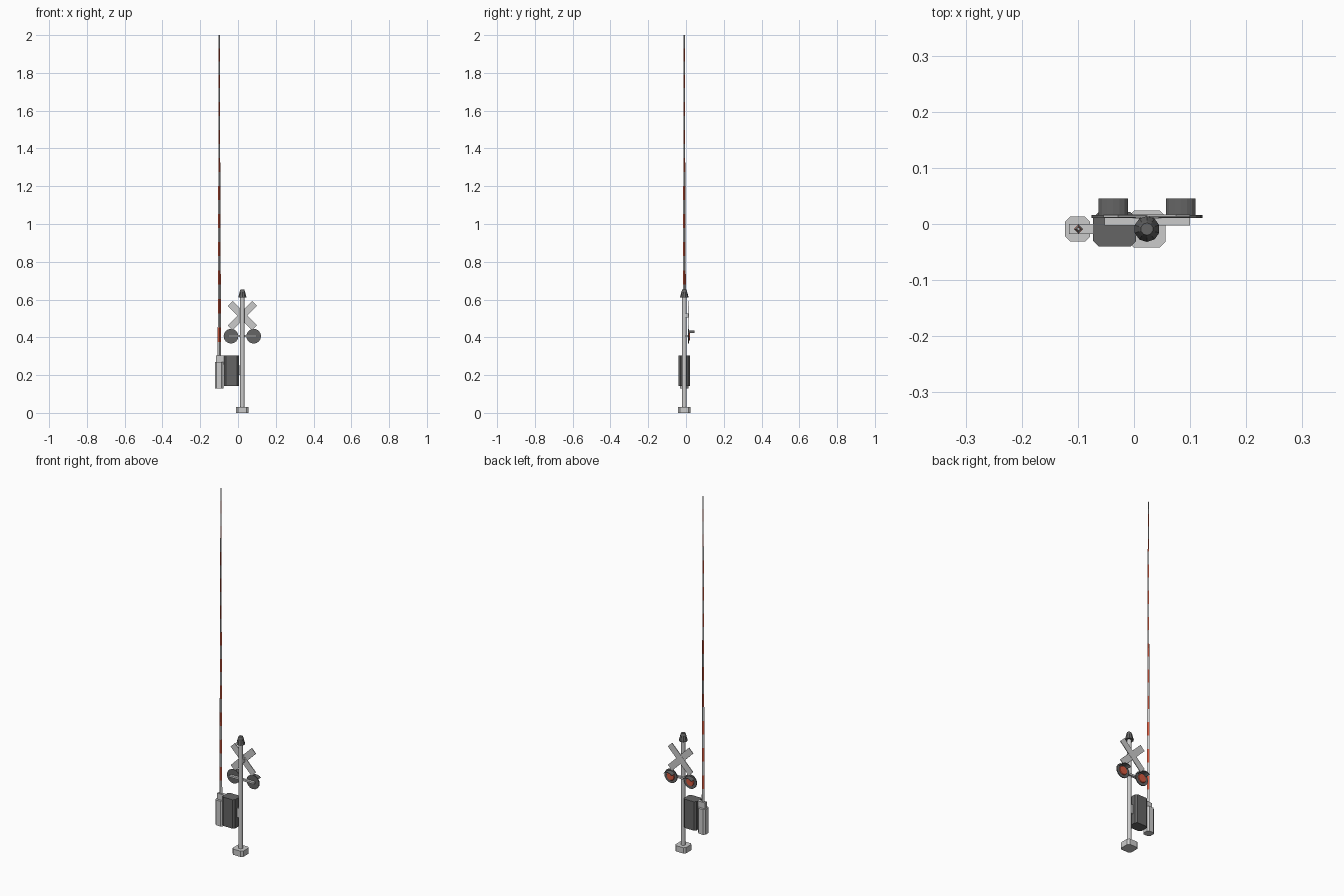
import bpy, bmesh, math
from mathutils import Matrix

if "Cube" in bpy.data.objects:
    bpy.data.objects.remove(bpy.data.objects["Cube"])


def material(name, rgb):
    m = bpy.data.materials.new(name)
    m.diffuse_color = (*rgb, 1)
    m.use_nodes = True
    m.node_tree.nodes["Principled BSDF"].inputs["Base Color"].default_value = m.diffuse_color
    return m


red = material("red", (0.65, 0.1, 0.05))
white = material("white", (0.8, 0.8, 0.8))
dark = material("dark_grey", (0.13, 0.13, 0.13))
PX, PY = 0.023, -0.009   # post axis
AX, AY = -0.099, -0.009  # gate arm axis


def finish(name, bm, mats=()):
    bmesh.ops.recalc_face_normals(bm, faces=bm.faces[:])
    me = bpy.data.meshes.new(name)
    bm.to_mesh(me)
    bm.free()
    for m in mats:
        me.materials.append(m)
    ob = bpy.data.objects.new(name, me)
    bpy.context.collection.objects.link(ob)
    return ob


def prism(name, x0, x1, y0, y1, z0, z1, c=0.0, mats=()):
    """Upright box with vertical corners chamfered by c."""
    if c:
        pts = [(x0 + c, y0), (x1 - c, y0), (x1, y0 + c), (x1, y1 - c),
               (x1 - c, y1), (x0 + c, y1), (x0, y1 - c), (x0, y0 + c)]
    else:
        pts = [(x0, y0), (x1, y0), (x1, y1), (x0, y1)]
    bm = bmesh.new()
    f = bm.faces.new([bm.verts.new((x, y, z0)) for x, y in pts])
    ext = bmesh.ops.extrude_face_region(bm, geom=[f])["geom"]
    bmesh.ops.translate(bm, vec=(0, 0, z1 - z0),
                        verts=[v for v in ext if isinstance(v, bmesh.types.BMVert)])
    return finish(name, bm, mats)


def cone(name, x, y, z0, z1, r0, r1, n, mats=()):
    bm = bmesh.new()
    bmesh.ops.create_cone(bm, cap_ends=True, segments=n, radius1=r0, radius2=r1, depth=z1 - z0,
                          matrix=Matrix.Translation((x, y, (z0 + z1) / 2)))
    return finish(name, bm, mats)


def disc_y(name, x, z, y0, y1, r0, r1, n, mats=()):
    """Disc or cone frustum lying along y."""
    bm = bmesh.new()
    bmesh.ops.create_cone(bm, cap_ends=True, segments=n, radius1=r0, radius2=r1, depth=y1 - y0,
                          matrix=Matrix.Translation((x, (y0 + y1) / 2, z))
                          @ Matrix.Rotation(-math.pi / 2, 4, 'X'))
    return finish(name, bm, mats)


# Foot and post
prism("base", PX - 0.033, PX + 0.033, -0.042, 0.024, 0, 0.032, 0.01)
cone("post", PX, PY, 0.03, 0.615, 0.012, 0.012, 10)
cone("post_cap", PX, PY, 0.61, 0.641, 0.023, 0.015, 10, [dark])
cone("post_cap_top", PX, PY, 0.641, 0.653, 0.015, 0.011, 10, [dark])

# Gate mechanism
prism("cabinet", -0.073, 0.004, -0.04, 0.021, 0.143, 0.303, 0.01, [dark])
prism("cabinet_bracket", -0.01, PX, -0.016, -0.002, 0.2, 0.25)
prism("arm_housing", -0.123, -0.078, -0.031, 0.013, 0.13, 0.27, 0.009)
prism("arm_pivot", -0.116, -0.07, -0.018, 0, 0.255, 0.303)

# Striped gate arm: telescoping diamond sections, alternating bands
sections = [(0.30, 0.83, 0.0085, 0.0075, 7), (0.83, 1.2, 0.0066, 0.006, 5),
            (1.2, 1.72, 0.0052, 0.0045, 7), (1.72, 2.0, 0.0038, 0.003, 4)]
band = 0
for i, (z0, z1, r0, r1, count) in enumerate(sections):
    bm = bmesh.new()
    prev = None
    for k in range(count + 1):
        t = k / count
        r, z = r0 + (r1 - r0) * t, z0 + (z1 - z0) * t
        ring = [bm.verts.new((AX + r * dx, AY + r * dy, z))
                for dx, dy in ((1, 0), (0, 1), (-1, 0), (0, -1))]
        if prev:
            for j in range(4):
                q = (j + 1) % 4
                f = bm.faces.new((prev[j], prev[q], ring[q], ring[j]))
                f.material_index = band % 2
            band += 1
        if k in (0, count):
            bm.faces.new(ring)
        prev = ring
    finish(f"gate_arm_{i + 1}", bm, [white, red])

# Crossbuck boards
for i, s in enumerate((1, -1)):
    bm = bmesh.new()
    m = (Matrix.Translation((PX, 0.014 + 0.001 * i, 0.515))
         @ Matrix.Rotation(s * math.pi / 4, 4, 'Y')
         @ Matrix.Diagonal((0.182, 0.004, 0.036, 1)))
    bmesh.ops.create_cube(bm, size=1, matrix=m)
    finish(f"crossbuck_board_{i + 1}", bm, [white])
prism("crossbuck_bracket", PX - 0.012, PX + 0.012, PY, 0.013, 0.505, 0.525)

# Signal lights on their crossbar, facing +y
prism("light_crossbar", -0.053, 0.1, -0.003, 0.011, 0.403, 0.413)
for side, s in (("left", -1), ("right", 1)):
    x, z = PX + s * 0.06, 0.406
    disc_y(f"{side}_light_backboard", x, z, 0.011, 0.016, 0.039, 0.039, 16, [dark])
    disc_y(f"{side}_light_lens", x, z, 0.015, 0.02, 0.025, 0.022, 12, [red])
    # Visor: arched strip over the lens
    bm = bmesh.new()
    n = 6
    rows = []
    for k in range(n + 1):
        a = math.radians(20 + 140 * k / n)
        c, h = math.cos(a), math.sin(a)
        rows.append([bm.verts.new((x + c * r, y, z + 0.012 + h * r * 0.65))
                     for r, y in ((0.028, 0.015), (0.028, 0.045), (0.025, 0.045), (0.025, 0.015))])
    for a, b in zip(rows, rows[1:]):
        for j in range(4):
            q = (j + 1) % 4
            bm.faces.new((a[j], a[q], b[q], b[j]))
    bm.faces.new(rows[0])
    bm.faces.new(rows[-1])
    finish(f"{side}_light_visor", bm, [dark])

# Smooth only the round post
post = bpy.data.objects["post"]
bpy.context.view_layer.objects.active = post
post.select_set(True)
bpy.ops.object.shade_smooth_by_angle(angle=math.radians(40))
